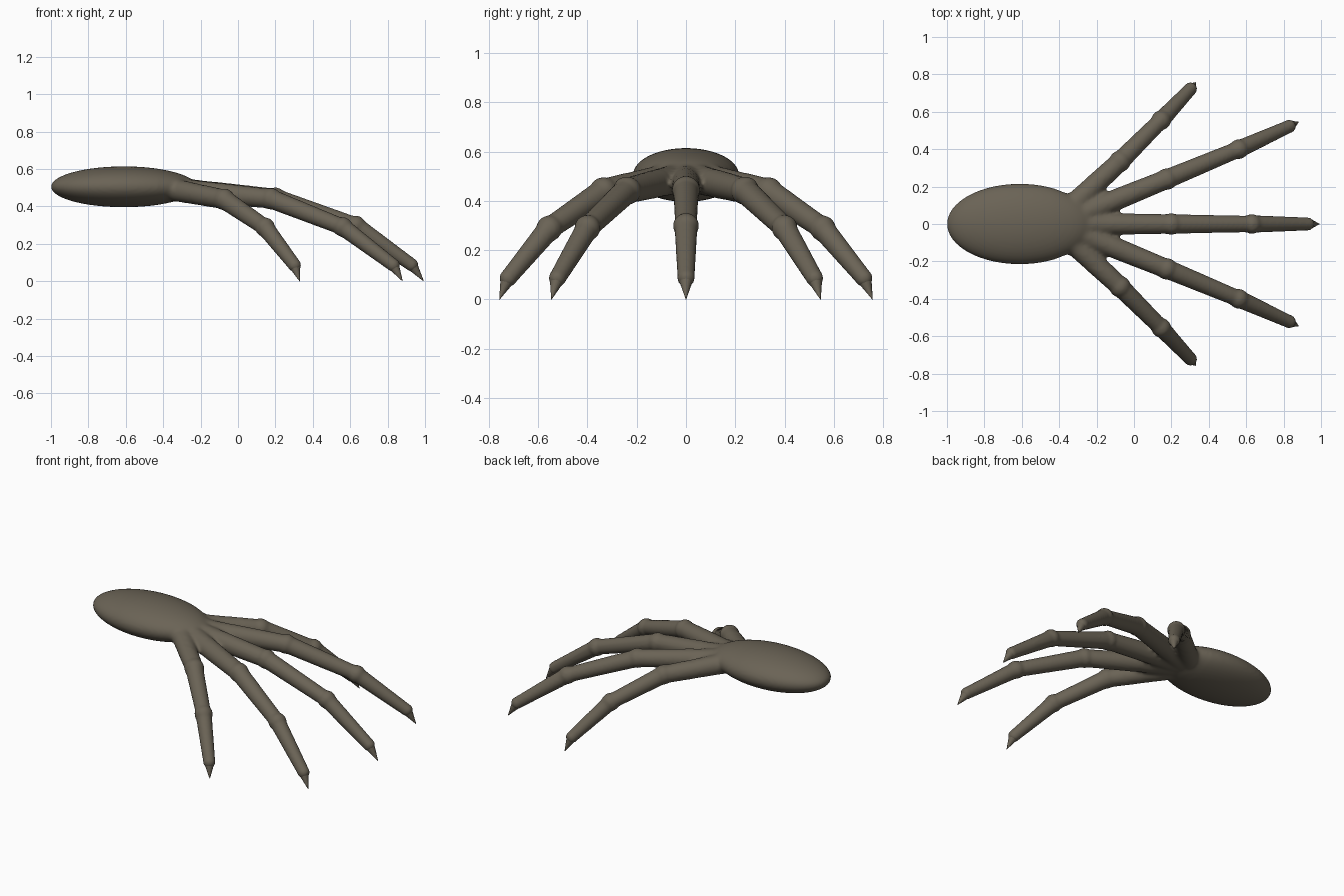
import bpy, bmesh
from mathutils import Vector, Matrix

if "Cube" in bpy.data.objects:
    bpy.data.objects.remove(bpy.data.objects["Cube"])

skin = bpy.data.materials.new("grey_brown_skin")
skin.diffuse_color = (0.145, 0.125, 0.092, 1)
skin.use_nodes = True
skin.node_tree.nodes["Principled BSDF"].inputs["Base Color"].default_value = skin.diffuse_color

# finger paths: root, two knuckles, fingertip, claw point (mirrored over y)
MIDDLE = [(-0.32, 0, 0.492), (0.20, 0, 0.443), (0.63, 0, 0.298), (0.928, 0, 0.088), (0.993, 0, 0)]
INNER = [(-0.34, 0.03, 0.492), (0.175, 0.24, 0.441), (0.56, 0.40, 0.290), (0.83, 0.522, 0.086), (0.88, 0.546, 0)]
OUTER = [(-0.36, 0.07, 0.492), (-0.075, 0.335, 0.438), (0.145, 0.555, 0.288), (0.302, 0.722, 0.086), (0.33, 0.757, 0)]


def flip(path):
    return [(x, -y, z) for x, y, z in path]


fingers = {"middle": MIDDLE, "left_inner": INNER, "right_inner": flip(INNER),
           "left_outer": OUTER, "right_outer": flip(OUTER)}


def add_ball(bm, c, r):
    bmesh.ops.create_uvsphere(bm, u_segments=24, v_segments=16, radius=r,
                              matrix=Matrix.Translation(c))


def add_cone(bm, a, b, r1, r2, sides=24):
    a, b = Vector(a), Vector(b)
    d = b - a
    m = Matrix.Translation((a + b) / 2) @ d.to_track_quat('Z', 'Y').to_matrix().to_4x4()
    bmesh.ops.create_cone(bm, cap_ends=True, segments=sides, radius1=r1, radius2=r2,
                          depth=d.length, matrix=m)


def make(name, bm):
    me = bpy.data.meshes.new(name)
    bm.to_mesh(me)
    bm.free()
    ob = bpy.data.objects.new(name, me)
    bpy.context.collection.objects.link(ob)
    me.materials.append(skin)
    return ob


# palm and fingers, fused into one skin
bm = bmesh.new()
bmesh.ops.create_uvsphere(bm, u_segments=64, v_segments=40, radius=1,
                          matrix=Matrix.Translation((-0.61, 0, 0.505)) @ Matrix.Diagonal((0.39, 0.215, 0.109, 1)))
for path in fingers.values():
    root, k1, k2, tip, point = path
    add_cone(bm, root, k1, 0.062, 0.052)
    add_cone(bm, k1, k2, 0.052, 0.044)
    add_cone(bm, k2, tip, 0.047, 0.035)
    add_ball(bm, root, 0.062)
    add_ball(bm, k1, 0.058)
    add_ball(bm, k2, 0.053)
    add_ball(bm, tip, 0.036)
hand = make("palm_and_fingers", bm)
rem = hand.modifiers.new("fuse", 'REMESH')
rem.mode = 'VOXEL'
rem.voxel_size = 0.010
dg = bpy.context.evaluated_depsgraph_get()
fused = bpy.data.meshes.new_from_object(hand.evaluated_get(dg))
hand.modifiers.clear()
hand.data = fused
fused.materials.clear()
fused.materials.append(skin)

# blend the finger roots into the palm, soften the rest lightly
group = hand.vertex_groups.new(name="roots")
group.add([v.index for v in fused.vertices if -0.42 < v.co.x < -0.12 and abs(v.co.y) < 0.24], 1, 'ADD')
for iters, vg in ((14, "roots"), (3, "")):
    s = hand.modifiers.new("soften", 'SMOOTH')
    s.factor = 0.5
    s.iterations = iters
    s.vertex_group = vg
for p in fused.polygons:
    p.use_smooth = True

# claws
for name, path in fingers.items():
    bm = bmesh.new()
    a, b = Vector(path[3]), Vector(path[4])
    add_cone(bm, a, b, 0.032, 0.001, 16)
    claw = make(name + "_claw", bm)
    bpy.context.view_layer.objects.active = claw
    bpy.ops.object.select_all(action='DESELECT')
    claw.select_set(True)
    bpy.ops.object.shade_smooth_by_angle()
